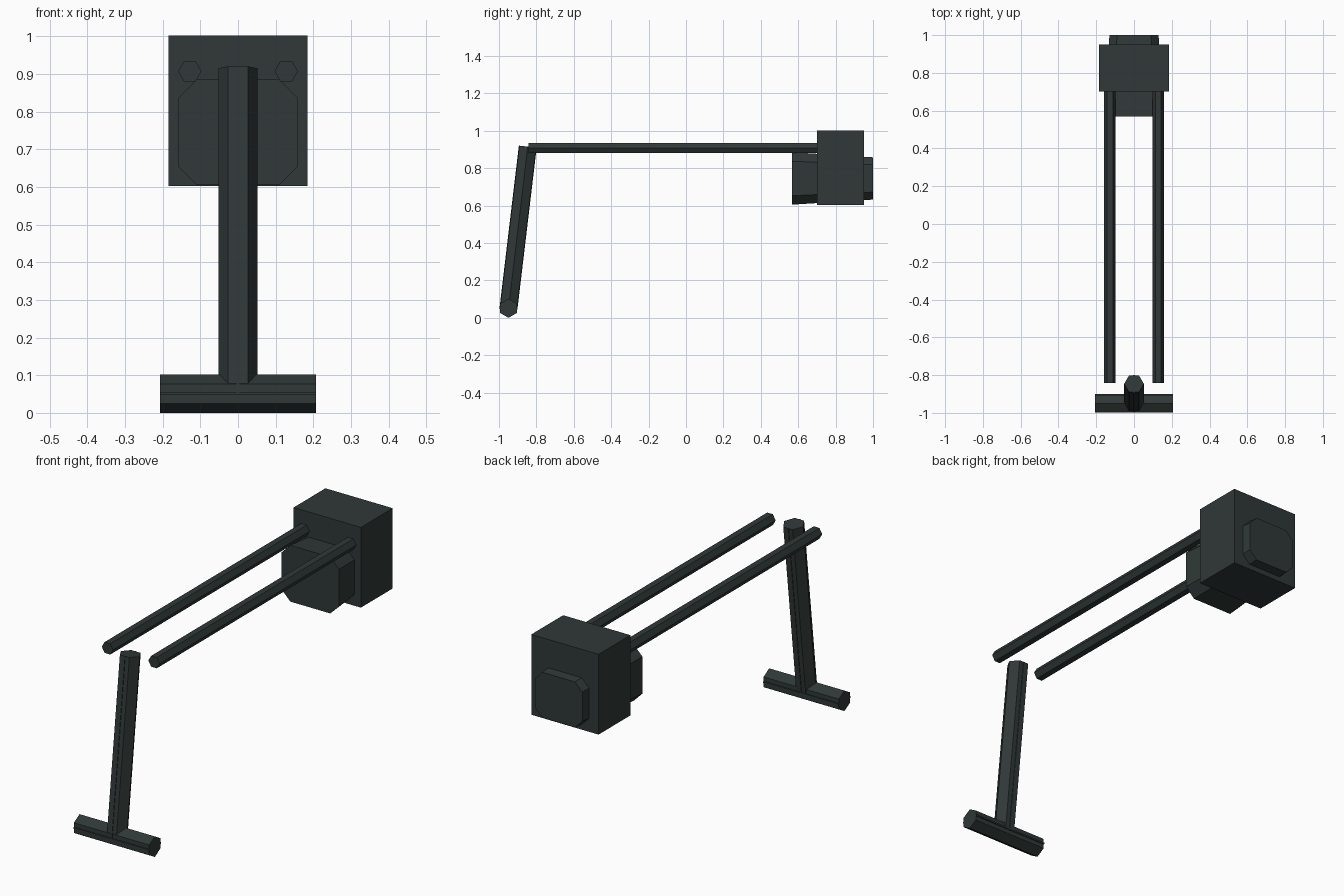
import bpy, bmesh, math
from mathutils import Vector

if "Cube" in bpy.data.objects:
    bpy.data.objects.remove(bpy.data.objects["Cube"])

slate = bpy.data.materials.new("dark slate")
slate.diffuse_color = (0.029, 0.040, 0.038, 1)
slate.use_nodes = True
slate.node_tree.nodes["Principled BSDF"].inputs["Base Color"].default_value = slate.diffuse_color


def finish(name, bm):
    bmesh.ops.recalc_face_normals(bm, faces=bm.faces)
    me = bpy.data.meshes.new(name)
    bm.to_mesh(me)
    bm.free()
    me.materials.append(slate)
    ob = bpy.data.objects.new(name, me)
    bpy.context.collection.objects.link(ob)
    return ob


def loft(name, ring_a, ring_b):
    """Closed prism between two matching rings of points."""
    bm = bmesh.new()
    a = [bm.verts.new(p) for p in ring_a]
    b = [bm.verts.new(p) for p in ring_b]
    n = len(a)
    bm.faces.new(a)
    bm.faces.new(b[::-1])
    for i in range(n):
        j = (i + 1) % n
        bm.faces.new((a[i], b[i], b[j], a[j]))
    return finish(name, bm)


def prism(name, start, end, u, outline):
    """Sweep a 2D outline along a line; u is the outline's first axis."""
    start, end, u = Vector(start), Vector(end), Vector(u)
    v = (end - start).normalized().cross(u)
    rings = [[c + u * p + v * q for p, q in outline] for c in (start, end)]
    return loft(name, *rings)


def hexagon(r):
    return [(r * math.cos(i * math.pi / 3), r * math.sin(i * math.pi / 3)) for i in range(6)]


def strip(w, d):
    return [(-w, -d), (w, -d), (w, d), (-w, d)]


def octagon(hx, hz, c, y, zc):
    pts = [(hx - c, hz), (hx, hz - c), (hx, c - hz), (hx - c, -hz),
           (c - hx, -hz), (-hx, c - hz), (-hx, hz - c), (c - hx, hz)]
    return [(x, y, zc + z) for x, z in pts]


# Main box
bm = bmesh.new()
bmesh.ops.create_cube(bm, size=1)
for v in bm.verts:
    v.co = Vector((v.co.x * 0.37, 0.826 + v.co.y * 0.25, 0.8025 + v.co.z * 0.399))
finish("box_body", bm)

# Tapered core running through the box
loft("tapered_core", octagon(0.158, 0.14, 0.048, 0.568, 0.745),
     octagon(0.130, 0.113, 0.040, 1.0, 0.745))

# Twin horizontal rods
for side, x in (("left", -0.128), ("right", 0.128)):
    prism(side + "_rod", (x, -0.843, 0.907), (x, 0.72, 0.907), (1, 0, 0), hexagon(0.031))

# Leaning post with narrow ridges front and back
foot, head = (0, -0.949, 0.05), (0, -0.846, 0.915)
prism("post", foot, head, (1, 0, 0), hexagon(0.052))
prism("post_ridge", foot, head, (1, 0, 0), strip(0.004, 0.048))

# Foot bar
prism("foot_bar", (-0.207, -0.949, 0.051), (0.207, -0.949, 0.051), (0, 0, 1), hexagon(0.051))
prism("foot_bar_ridge", (-0.207, -0.949, 0.051), (0.207, -0.949, 0.051), (0, 0, 1), strip(0.004, 0.049))
